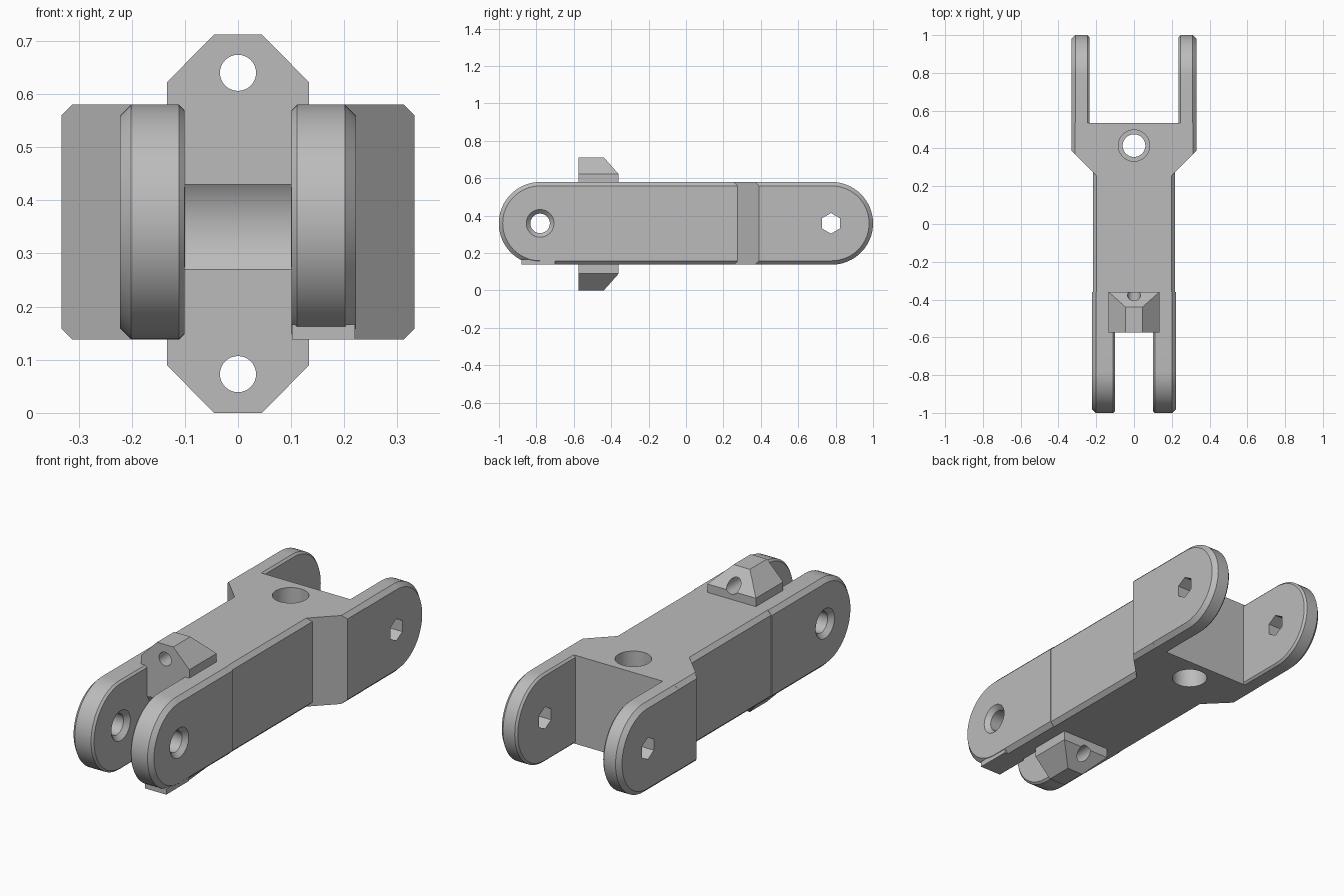
import bpy, bmesh, math
from mathutils import Vector

if "Cube" in bpy.data.objects:
    bpy.data.objects.remove(bpy.data.objects["Cube"])

MID, R = 0.359, 0.221      # height of the pin axes, radius of the knuckles
FRONT, REAR = -0.78, 0.775  # pin positions along the link

grey = bpy.data.materials.new("grey plastic")
grey.use_nodes = True
grey.diffuse_color = (0.5, 0.5, 0.5, 1)
grey.node_tree.nodes["Principled BSDF"].inputs["Base Color"].default_value = (0.5, 0.5, 0.5, 1)


def finish(bm, name):
    bmesh.ops.recalc_face_normals(bm, faces=bm.faces)
    mesh = bpy.data.meshes.new(name)
    bm.to_mesh(mesh)
    bm.free()
    mesh.materials.append(grey)
    ob = bpy.data.objects.new(name, mesh)
    bpy.context.collection.objects.link(ob)
    return ob


def skin(rings):
    """Closed solid through a row of matching rings."""
    bm = bmesh.new()
    rows = [[bm.verts.new(p) for p in ring] for ring in rings]
    for a, b in zip(rows, rows[1:]):
        for i in range(len(a)):
            j = (i + 1) % len(a)
            bm.faces.new((a[i], a[j], b[j], b[i]))
    bm.faces.new(rows[0][::-1])
    bm.faces.new(rows[-1])
    return bm


def slab(y0, y1, x0, x1, c0, c1, rounded=0):
    """Side plate with chamfered rims; rounded is -1 for front, 1 for back, 0 for none."""
    def outline(x, inset):
        r = R - inset
        if not rounded:
            return [(x, y, MID + z) for y, z in ((y0, -r), (y1, -r), (y1, r), (y0, r))]
        centre, flat = (FRONT, y1) if rounded < 0 else (REAR + 0.004, y0)
        arc = [math.pi * (i / 32 - 0.5) for i in range(33)]
        pts = [(x, centre + rounded * r * math.cos(a), MID + r * math.sin(a)) for a in arc]
        return pts + [(x, flat, MID + r), (x, flat, MID - r)]
    return skin([outline(x0, c0), outline(x0 + c0, 0), outline(x1 - c1, 0), outline(x1, c1)])


def lathe(profile, axis, centre, n=48):
    """Turned solid from (position, radius) pairs along an axis."""
    k = "xyz".index(axis)
    rings = []
    for t, r in profile:
        ring = []
        for i in range(n):
            a = math.tau * i / n
            p = list(centre)
            p[k] = t
            p[(k + 1) % 3] += r * math.sin(a)
            p[(k + 2) % 3] += r * math.cos(a)
            ring.append(p)
        rings.append(ring)
    return skin(rings)


def combine(target, bm, operation):
    tool = finish(bm, "tool")
    mod = target.modifiers.new("cut", "BOOLEAN")
    mod.operation, mod.solver, mod.object = operation, "EXACT", tool
    bpy.context.view_layer.objects.active = target
    bpy.ops.object.modifier_apply(modifier=mod.name)
    bpy.data.objects.remove(tool)


# Central beam
link = finish(slab(-0.575, 0.535, -0.218, 0.218, 0.02, 0.02), "finger_link")

# Flared shoulder with angled front corners
flare = slab(0.2, 0.535, -0.332, 0.332, 0.02, 0.02)
for s in (-1, 1):
    bmesh.ops.bisect_plane(flare, geom=flare.verts[:] + flare.edges[:] + flare.faces[:],
                           plane_co=(s * 0.332, 0.39, 0), plane_no=(s, -1, 0), clear_outer=True)
    bmesh.ops.holes_fill(flare, edges=[e for e in flare.edges if e.is_boundary])
combine(link, flare, "UNION")

# Front and rear fork arms
for s in (-1, 1):
    for y0, y1, inner, outer, end in ((-1, -0.36, 0.101, 0.222, -1), (0.5, 1, 0.236, 0.332, 1)):
        x0, x1, c0, c1 = (inner, outer, 0.01, 0.021) if s > 0 else (-outer, -inner, 0.021, 0.01)
        combine(link, slab(y0, y1, x0, x1, c0, c1, end), "UNION")

# Tendon lugs above and below, one tapered block through the beam
lug = bmesh.new()
for w, back, h in ((0.134, -0.36, 0.266), (0.045, -0.44, 0.356)):
    for x in (-w, w):
        for y in (-0.575, back):
            for z in (-h, h):
                lug.verts.new((x, y, 0.356 + z))
bmesh.ops.convex_hull(lug, input=lug.verts[:])
combine(link, lug, "UNION")

# Small flat foot under one front arm
foot = bmesh.new()
bmesh.ops.create_cube(foot, size=1)
for v in foot.verts:
    v.co = Vector((0.161, -0.79, 0.152)) + v.co * Vector((0.118, 0.18, 0.028))
combine(link, foot, "UNION")

# Shallow hollow in the front web
combine(link, lathe([(-0.1, 0.14), (0.1, 0.14)], "x", (0, -0.69, 0.35), 96), "DIFFERENCE")

# Countersunk front pin hole and hexagonal rear pin hole
half = [(0.101, 0.075), (0.123, 0.052), (0.2, 0.052), (0.232, 0.084)]
pin = [(-t, r) for t, r in reversed(half)] + half
combine(link, lathe(pin, "x", (0, FRONT, MID)), "DIFFERENCE")
combine(link, lathe([(-0.4, 0.055), (0.4, 0.055)], "x", (0, REAR, MID), 6), "DIFFERENCE")

# Stepped vertical hole through the shoulder
bore = [(0.1, 0.083), (0.27, 0.083), (0.27, 0.06), (0.45, 0.06), (0.45, 0.083), (0.62, 0.083)]
combine(link, lathe(bore, "z", (0, 0.415, 0)), "DIFFERENCE")

# Tendon holes through both lugs
for z in (0.073, 0.64):
    combine(link, lathe([(-0.65, 0.034), (-0.3, 0.034)], "y", (0, 0, z), 32), "DIFFERENCE")

bpy.ops.object.select_all(action="DESELECT")
link.select_set(True)
bpy.context.view_layer.objects.active = link
bpy.ops.object.shade_smooth_by_angle(angle=math.radians(25))
